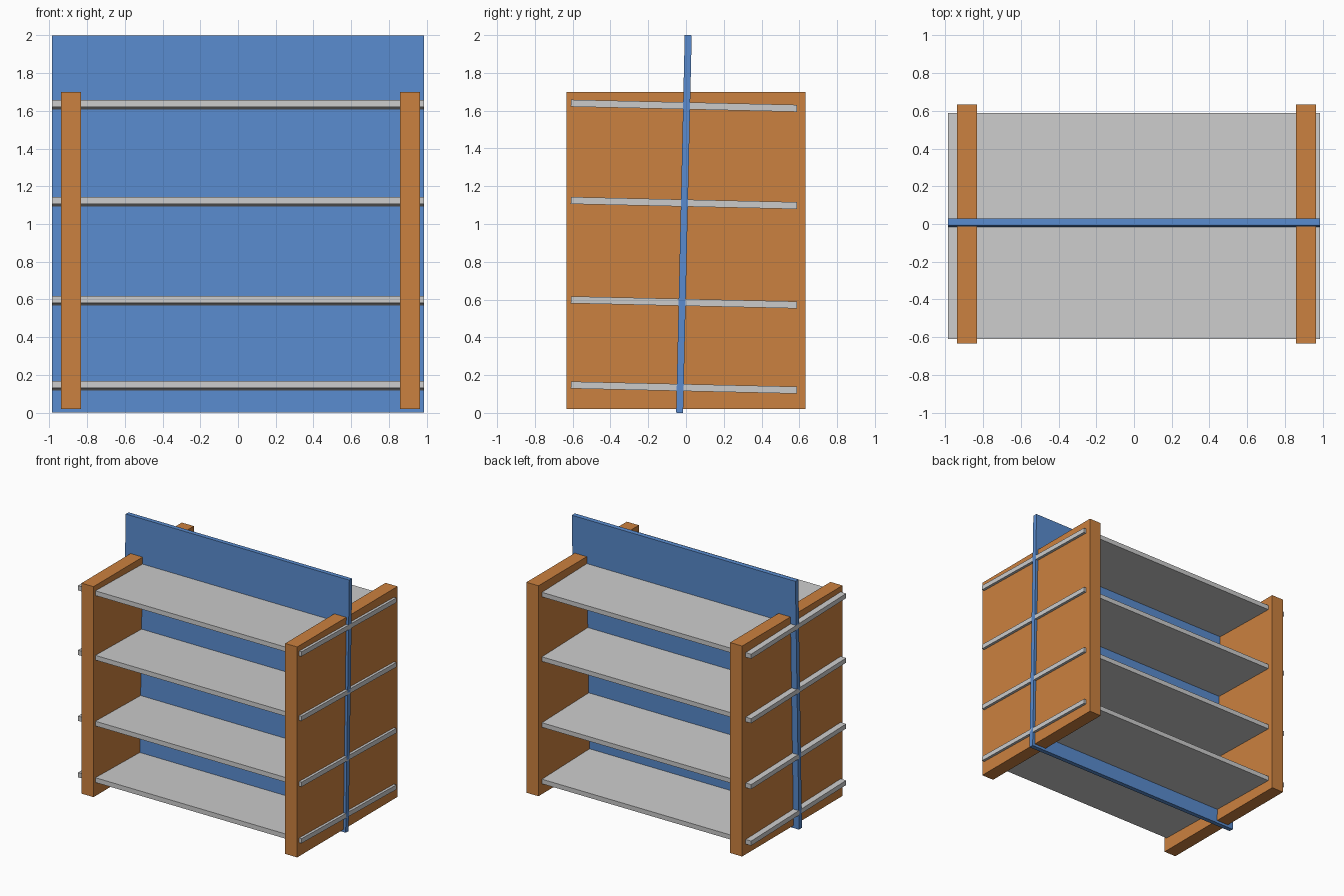
import bpy
from math import radians

if "Cube" in bpy.data.objects:
    bpy.data.objects.remove(bpy.data.objects["Cube"])


def material(name, color):
    m = bpy.data.materials.new(name)
    m.diffuse_color = color
    m.use_nodes = True
    m.node_tree.nodes["Principled BSDF"].inputs["Base Color"].default_value = m.diffuse_color
    return m


def box(name, center, size, tilt=0.0, mat=None):
    bpy.ops.mesh.primitive_cube_add(size=1, location=center, rotation=(tilt, 0, 0))
    ob = bpy.context.object
    ob.name = name
    ob.scale = size
    bpy.ops.object.transform_apply(location=False, rotation=False, scale=True)
    if mat:
        ob.data.materials.append(mat)
    return ob


blue = material("blue_panel", (0.10, 0.26, 0.62, 1))
orange = material("orange_wood", (0.60, 0.22, 0.05, 1))

TILT = radians(-1.3)   # shelves and divider lean slightly together
WIDTH = 1.975
THICK = 0.037

# Upright side boards
for name, x in (("left_side", -0.886), ("right_side", 0.913)):
    box(name, (x, 0, 0.86), (0.106, 1.266, 1.68), mat=orange)

# Central divider panel
box("divider_panel", (0, -0.011, 1.0), (WIDTH, THICK, 1.9997), TILT, blue)

# Shelves running through both sides
for i, z in enumerate((0.134, 0.585, 1.111, 1.626)):
    box(f"shelf_{i + 1}", (0, -0.011, z), (WIDTH, 1.198, THICK), TILT)
